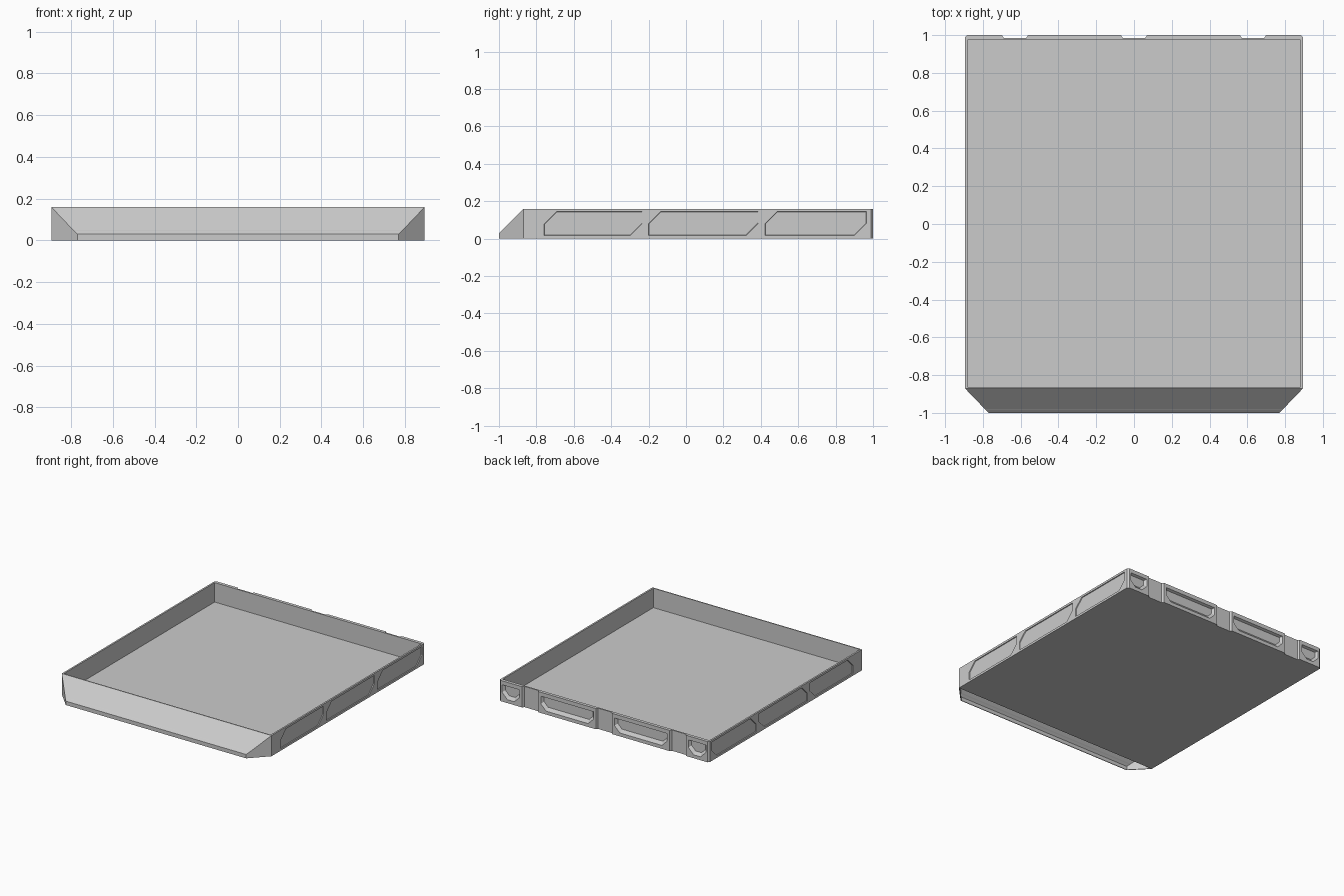
import bpy, bmesh

if "Cube" in bpy.data.objects:
    bpy.data.objects.remove(bpy.data.objects["Cube"])

H = 0.16          # wall height
W = 0.895         # half width
Y0 = -0.87        # front wall position


def make(name, verts, faces, fix=True):
    me = bpy.data.meshes.new(name)
    me.from_pydata(verts, [], faces)
    if fix:
        bm = bmesh.new()
        bm.from_mesh(me)
        bmesh.ops.recalc_face_normals(bm, faces=bm.faces)
        bm.to_mesh(me)
        bm.free()
    ob = bpy.data.objects.new(name, me)
    bpy.context.collection.objects.link(ob)
    return ob


def loft(name, a, b):
    """Closed solid between two matching rings."""
    n = len(a)
    faces = [tuple(range(n)), tuple(range(2 * n - 1, n - 1, -1))]
    faces += [(i, (i + 1) % n, n + (i + 1) % n, n + i) for i in range(n)]
    return make(name, a + b, faces)


def octagon(a0, a1, z0, z1, cuts):
    """Rectangle ring whose corners (BL, BR, TR, TL) may be cut off."""
    corners = [(a0, z0, 1, 1), (a1, z0, -1, 1), (a1, z1, -1, -1), (a0, z1, 1, -1)]
    ring = []
    for i, ((a, z, sa, sz), c) in enumerate(zip(corners, cuts)):
        p, q = (a, z + sz * c), (a + sa * c, z)
        ring += [(a, z)] if c == 0 else ([p, q] if i % 2 == 0 else [q, p])
    return ring


def carve(body, cutter):
    m = body.modifiers.new("cut", 'BOOLEAN')
    m.operation = 'DIFFERENCE'
    m.solver = 'EXACT'
    m.object = cutter
    bpy.context.view_layer.objects.active = body
    bpy.ops.object.modifier_apply(modifier=m.name)
    bpy.data.objects.remove(cutter)


# tray body with chamfered rear corners
c = 0.012
outline = [(-W, Y0), (W, Y0), (W, 1 - c), (W - c, 1), (c - W, 1), (-W, 1 - c)]
tray = loft("tray_body", [(x, y, 0) for x, y in outline], [(x, y, H) for x, y in outline])

# open interior
inner = [(-W + 0.013, Y0 + 0.008), (W - 0.013, Y0 + 0.008), (W - 0.013, 0.975), (-W + 0.013, 0.975)]
carve(tray, loft("cavity", [(x, y, 0.01) for x, y in inner], [(x, y, 0.3) for x, y in inner]))

# shallow side panels, both sides
for s in (-1, 1):
    for y0, y1 in ((-0.76, -0.232), (-0.203, 0.388), (0.42, 0.966)):
        e = 0.004
        big = octagon(y0, y1, 0.015, 0.146, (0, 0.065, 0, 0.065))
        small = octagon(y0 + e, y1 - e, 0.015 + e, 0.146 - e, (0, 0.064, 0, 0.064))
        carve(tray, loft("side_panel", [(s * (W + 0.006), y, z) for y, z in big],
                         [(s * (W - 0.006), y, z) for y, z in small]))

# vertical slots in the rear wall
for x in (-0.63, 0, 0.63):
    sec = [(x - 0.072, 1.005), (x - 0.06, 0.986), (x + 0.06, 0.986), (x + 0.072, 1.005)]
    carve(tray, loft("rear_slot", [(a, y, -0.1) for a, y in sec], [(a, y, 0.3) for a, y in sec]))

# bevelled rear pockets between the slots
for x0, x1 in ((-0.87, -0.72), (-0.54, -0.09), (0.09, 0.54), (0.72, 0.87)):
    k = 0.045
    big = octagon(x0, x1, 0.025, 0.13, (k, k, 0, 0))
    small = octagon(x0 + 0.015, x1 - 0.015, 0.05, 0.122, (0.035, 0.035, 0, 0))
    carve(tray, loft("rear_pocket", [(x, 1.001, z) for x, z in big],
                     [(x, 0.981, z) for x, z in small]))

# hollow front skirt: sloped sheet with a small step, lip and angled cheeks
rows = [(0, 0), (0, 0.03), (0.015, 0.045), (0.021, 0.05), (0.13, H)]
left = [(-(0.77 + 0.9615 * t), -1 + t, z) for t, z in rows]
right = [(-x, y, z) for x, y, z in left]
n = len(rows)
verts = left + right + [(-W, Y0, 0), (W, Y0, 0)]
faces = [(i, n + i, n + i + 1, i + 1) for i in range(n - 1)]
faces.append((n, 2 * n + 1) + tuple(range(2 * n - 1, n, -1)))
faces.append((2 * n,) + tuple(range(n)) + ())
faces[-1] = (2 * n, 0) + tuple(range(1, n))
skirt = make("front_skirt", verts, faces, fix=False)
m = skirt.modifiers.new("thickness", 'SOLIDIFY')
m.thickness = 0.006
m.offset = -1
